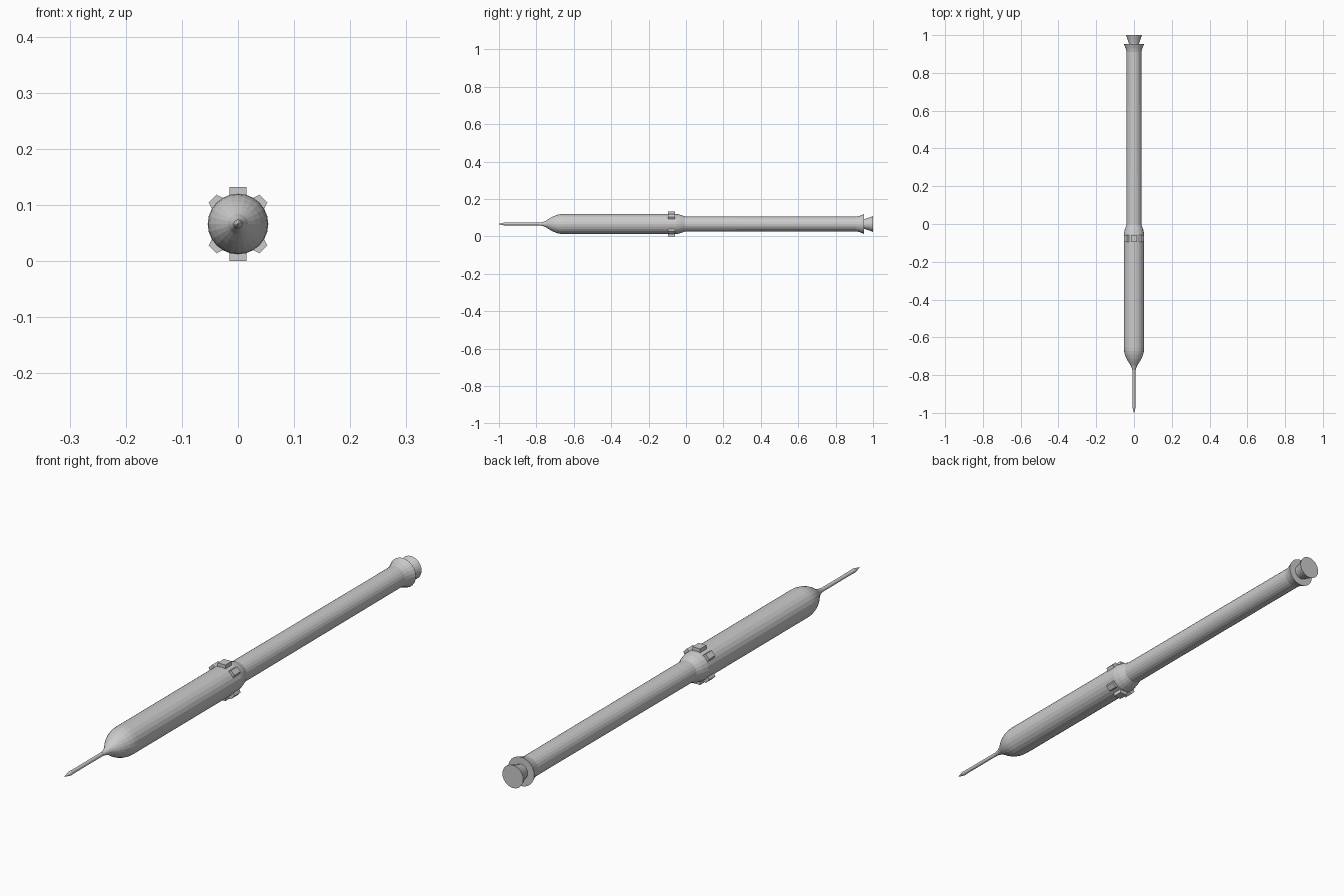
import bpy, bmesh, math
from mathutils import Matrix, Vector

if "Cube" in bpy.data.objects:
    bpy.data.objects.remove(bpy.data.objects["Cube"])

AXIS_Z = 0.066
SIDES = 24


def finish(name, bm):
    bmesh.ops.recalc_face_normals(bm, faces=bm.faces)
    me = bpy.data.meshes.new(name)
    bm.to_mesh(me)
    bm.free()
    ob = bpy.data.objects.new(name, me)
    bpy.context.collection.objects.link(ob)
    return ob


def lathe(name, profile, sides=SIDES):
    """Closed solid turned around the long (y) axis from (y, radius) pairs."""
    bm = bmesh.new()
    rings = []
    for y, r in profile:
        rings.append([bm.verts.new((r * math.sin(2 * math.pi * i / sides), y,
                                    AXIS_Z + r * math.cos(2 * math.pi * i / sides)))
                      for i in range(sides)])
    for a, b in zip(rings, rings[1:]):
        for i in range(sides):
            j = (i + 1) % sides
            bm.faces.new((a[i], a[j], b[j], b[i]))
    bm.faces.new(rings[0])
    bm.faces.new(rings[-1])
    return finish(name, bm)


def block(name, angle, inner, outer):
    """Tapered block on the hull; inner and outer are (radius, half width)."""
    bm = bmesh.new()
    bmesh.ops.create_cube(bm, size=2)
    for v in bm.verts:
        r, w = outer if v.co.z > 0 else inner
        v.co = Vector((v.co.x * w, -0.077 + v.co.y * 0.018, r))
    bm.transform(Matrix.Translation((0, 0, AXIS_Z)) @ Matrix.Rotation(angle, 4, 'Y'))
    return finish(name, bm)


# Thin escape tower with pointed tip
lathe("nose_spike", [(-1.0, 0.001), (-0.97, 0.008), (-0.95, 0.007), (-0.76, 0.007)], 12)

# Nose fairing, wide upper hull and tapered shoulder
lathe("upper_hull", [(-0.785, 0.007), (-0.768, 0.010), (-0.748, 0.018), (-0.728, 0.031),
                     (-0.712, 0.040), (-0.692, 0.048), (-0.673, 0.0525), (-0.655, 0.054),
                     (-0.052, 0.054), (-0.03, 0.049), (-0.005, 0.040)])

# Slim lower stage with flared skirt
lathe("lower_stage", [(-0.005, 0.040), (0.91, 0.039), (0.93, 0.044), (0.952, 0.053)])

# Engine bell
lathe("engine_bell", [(0.94, 0.026), (0.955, 0.027), (0.975, 0.033), (1.0, 0.042)])

# Ring of blocks: one above, one below, four on the diagonals
for k, a in enumerate((0, 180)):
    block(f"vertical_block_{k}", math.radians(a), (0.048, 0.0155), (0.066, 0.0155))
for k, a in enumerate((45, 135, 225, 315)):
    block(f"diagonal_block_{k}", math.radians(a), (0.048, 0.015), (0.064, 0.010))
